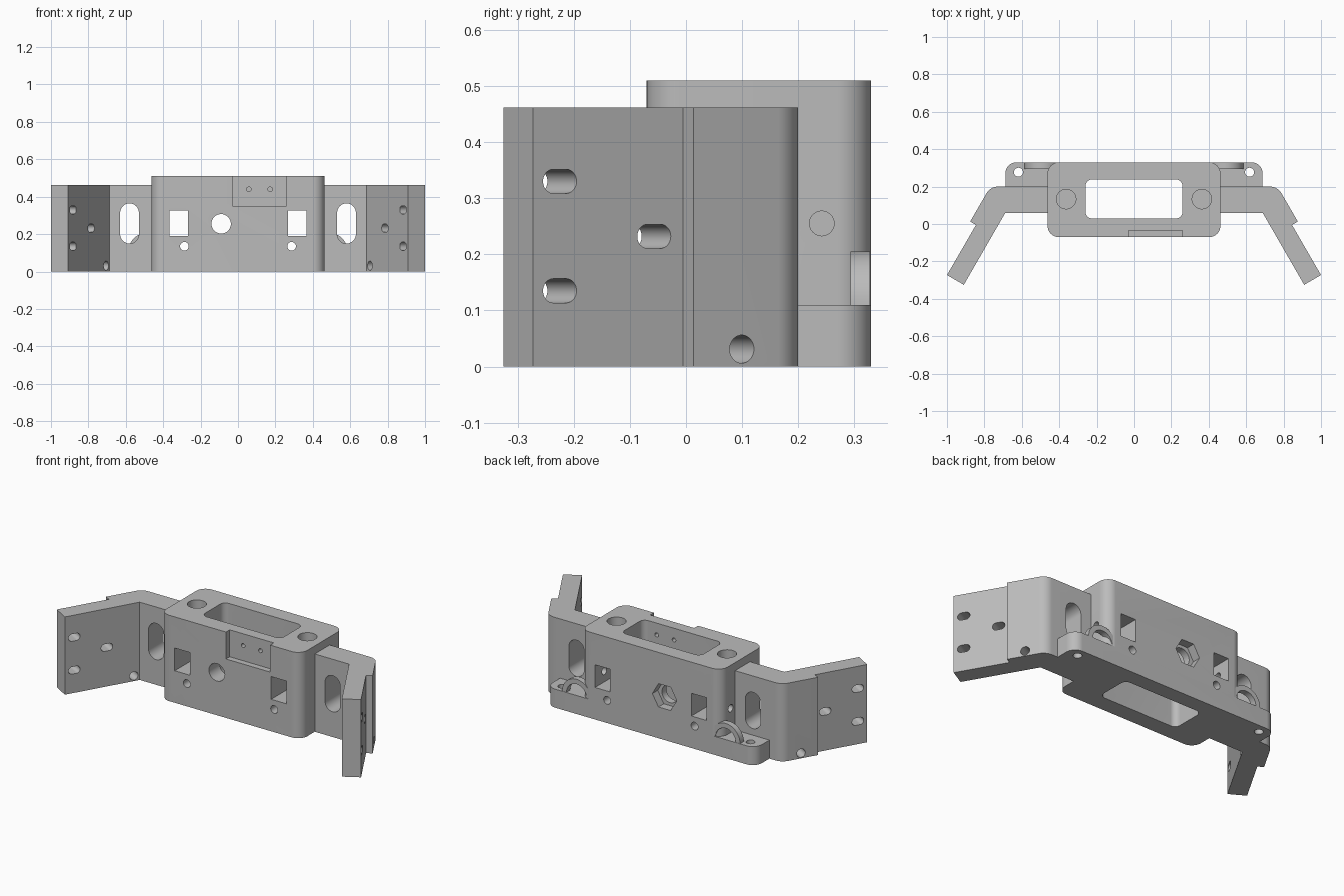
import bpy, bmesh, math
from mathutils import Vector, Matrix

if "Cube" in bpy.data.objects:
    bpy.data.objects.remove(bpy.data.objects["Cube"], do_unlink=True)

grey = bpy.data.materials.new("plain grey")
grey.use_nodes = True
colour = (0.5, 0.5, 0.5, 1)
grey.diffuse_color = colour
grey.node_tree.nodes["Principled BSDF"].inputs["Base Color"].default_value = colour

# Extrusion frames: outline u, outline v, depth direction
ALONG_X = ((0, 1, 0), (0, 0, 1), (1, 0, 0))
ALONG_Y = ((1, 0, 0), (0, 0, 1), (0, 1, 0))
ALONG_Z = ((1, 0, 0), (0, 1, 0), (0, 0, 1))


def rounded(corners, steps=10):
    """Outline from (x, y, radius) corners."""
    out = []
    n = len(corners)
    for i, (x, y, r) in enumerate(corners):
        p = Vector((x, y))
        if r == 0:
            out.append(p)
            continue
        a = (Vector(corners[i - 1][:2]) - p).normalized()
        b = (Vector(corners[(i + 1) % n][:2]) - p).normalized()
        half = a.angle(b) / 2
        c = p + (a + b).normalized() * (r / math.sin(half))
        t = r / math.tan(half)
        start, end = p + a * t - c, p + b * t - c
        for k in range(steps + 1):
            out.append(c + start.lerp(end, k / steps).normalized() * r)
    return [p for i, p in enumerate(out) if (p - out[i - 1]).length > 1e-5]


def rect(x0, x1, y0, y1, r=0):
    return rounded([(x0, y0, r), (x1, y0, r), (x1, y1, r), (x0, y1, r)])


def slot(x, y, w, h):
    return rect(x - w / 2, x + w / 2, y - h / 2, y + h / 2, min(w, h) / 2)


def circle(x, y, r):
    return slot(x, y, 2 * r, 2 * r)


def prism(name, outline, d0, d1, frame=ALONG_Z, origin=(0, 0, 0)):
    u, v, w = (Vector(k) for k in frame)
    o = Vector(origin)
    bm = bmesh.new()
    ends = [[bm.verts.new(o + u * p[0] + v * p[1] + w * d) for p in outline]
            for d in (d0, d1)]
    for ring in ends:
        bm.faces.new(ring)
    for i in range(len(outline)):
        bm.faces.new((ends[0][i - 1], ends[0][i], ends[1][i], ends[1][i - 1]))
    bmesh.ops.recalc_face_normals(bm, faces=bm.faces)
    mesh = bpy.data.meshes.new(name)
    bm.to_mesh(mesh)
    bm.free()
    mesh.materials.append(grey)
    ob = bpy.data.objects.new(name, mesh)
    bpy.context.collection.objects.link(ob)
    return ob


def combine(target, others, operation="DIFFERENCE"):
    for other in others:
        mod = target.modifiers.new("combine", "BOOLEAN")
        mod.operation, mod.object, mod.solver = operation, other, "EXACT"
    bpy.context.view_layer.update()
    graph = bpy.context.evaluated_depsgraph_get()
    mesh = bpy.data.meshes.new_from_object(target.evaluated_get(graph))
    target.modifiers.clear()
    target.data = mesh
    for other in others:
        bpy.data.objects.remove(other, do_unlink=True)


def cut(outline, d0, d1, frame=ALONG_Z, origin=(0, 0, 0)):
    ob = prism("cutter", outline, d0, d1, frame, origin)
    ob.hide_render = True
    return ob


W, FRONT, BACK, TOP = 0.4625, -0.07, 0.33, 0.51
parts = []

# Central body with the low rear ledge
body = prism("central_body", rect(-W, W, FRONT, BACK, 0.06), 0, TOP)
ledge = prism("rear_ledge", rounded([(-0.688, 0.2, 0), (0.688, 0.2, 0),
              (0.688, BACK, 0.06), (-0.688, BACK, 0.06)]), 0, 0.11)
combine(body, [ledge], "UNION")
parts.append(body)

# Central window, nut seat, bolt hole and front recess with two pin holes
hexagon = [(-0.09 + 0.08 * math.cos(k * math.pi / 3),
            0.255 + 0.08 * math.sin(k * math.pi / 3)) for k in range(6)]
cutters = [
    cut(rect(-0.26, 0.26, 0.03, 0.238, 0.035), -0.1, 0.6),
    cut(circle(-0.09, 0.255, 0.052), -0.2, 0.5, ALONG_Y),
    cut(hexagon, 0.28, 0.4, ALONG_Y),
    cut(rect(-0.03, 0.26, 0.35, 0.6), -0.2, -0.035, ALONG_Y),
]
cutters += [cut(circle(x, 0.44, 0.012), -0.2, 0.1, ALONG_Y) for x in (0.058, 0.172)]

# Mirrored holes in the body: square windows, pins, top sockets, side and ledge holes
for s in (-1, 1):
    x0, x1 = sorted((s * 0.267, s * 0.367))
    d0, d1 = sorted((s * 0.32, s * 0.6))
    cutters += [
        cut(rect(x0, x1, 0.19, 0.325), -0.2, 0.5, ALONG_Y),
        cut(circle(s * 0.287, 0.135, 0.023), -0.2, 0.5, ALONG_Y),
        cut(circle(s * 0.363, 0.133, 0.052), 0.4, 0.6),
        cut(circle(0.242, 0.255, 0.022), d0, d1, ALONG_X),
        cut(circle(s * 0.618, 0.277, 0.024), -0.1, 0.2),
    ]
combine(body, cutters)

# Angled wings and cable loops on both sides
for s, side in ((1, "left"), (-1, "right")):
    outline = [(W, 0.06, 0), (0.688, 0.06, 0), (0.91, -0.325, 0), (1, -0.273, 0),
               (0.845, -0.005, 0), (0.876, 0.013, 0), (0.768, 0.2, 0.07), (W, 0.2, 0)]
    wing = prism(side + "_wing", rounded([(s * x, y, r) for x, y, r in outline]), 0, 0.462)
    arm = ((s * 0.5, -0.866, 0), (0, 0, 1), (s * 0.866, 0.5, 0))
    holes = [cut(slot(s * 0.58, 0.257, 0.1, 0.215), 0, 0.3, ALONG_Y),
             cut(circle(0, 0.031, 0.025), -0.25, 0.1, arm, (s * 0.827, 0.1, 0))]
    for x, y, z in ((0.972, -0.225, 0.33), (0.875, -0.057, 0.232), (0.972, -0.225, 0.135)):
        holes.append(cut(slot(0, z, 0.069, 0.043), -0.2, 0.1, arm, (s * x, y, 0)))
    combine(wing, holes)
    parts.append(wing)

    arc = [math.pi * k / 28 for k in range(29)]
    band = [(r * math.cos(a), r * math.sin(a))
            for r, angles in ((0.095, arc), (0.066, arc[::-1])) for a in angles]
    parts.append(prism(side + "_cable_loop", band, 0.293, 0.328, ALONG_Y,
                       (s * 0.49, 0, 0.11)))

# Smooth the rounded faces and keep the edges crisp
for ob in parts:
    bpy.ops.object.select_all(action="DESELECT")
    ob.select_set(True)
    bpy.context.view_layer.objects.active = ob
    bpy.ops.object.shade_smooth_by_angle(angle=math.radians(25))
